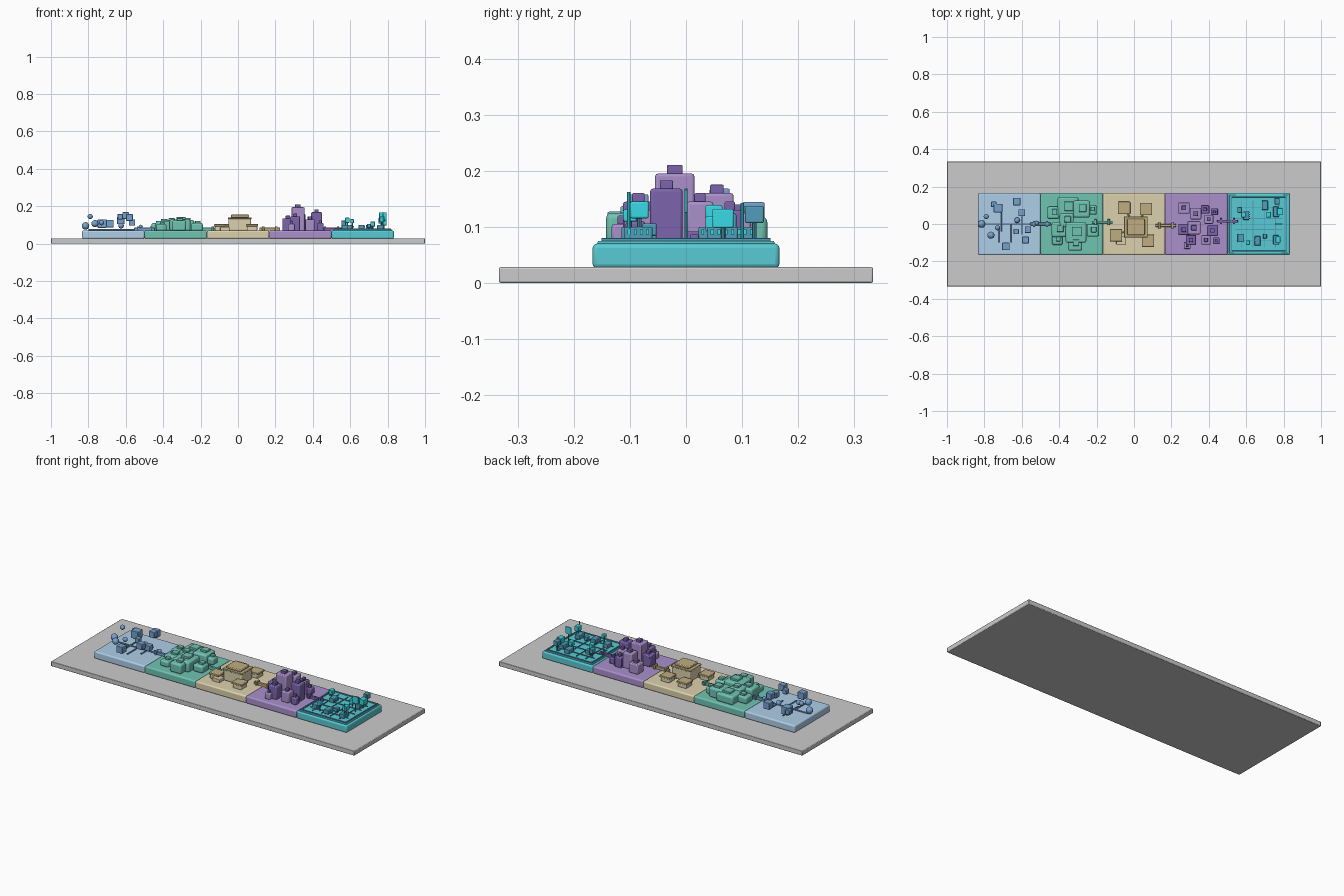
import bpy, math
from mathutils import Vector

COL = {
    "sky": (0.42, 0.62, 0.80), "blue": (0.18, 0.36, 0.62),
    "green": (0.16, 0.55, 0.45), "sand": (0.72, 0.64, 0.42), "tan": (0.52, 0.42, 0.22),
    "lilac": (0.40, 0.28, 0.60), "violet": (0.20, 0.13, 0.42),
    "cyan": (0.10, 0.60, 0.66), "aqua": (0.04, 0.70, 0.78), "steel": (0.08, 0.34, 0.48)}
MATS = {}
for k, c in COL.items():
    MATS[k] = bpy.data.materials.new(k)
    MATS[k].diffuse_color = (*c, 1)


def finish(o, name, mat):
    o.name = name
    if mat:
        o.data.materials.append(MATS[mat])
    return o


def box(name, x, y, z0, z1, sx, sy, mat=None, bevel=0.004, seg=2):
    bpy.ops.mesh.primitive_cube_add(size=1, location=(x, y, (z0 + z1) / 2))
    o = bpy.context.object
    o.scale = (sx, sy, z1 - z0)
    bpy.ops.object.transform_apply(location=False, rotation=False, scale=True)
    if bevel:
        m = o.modifiers.new("bevel", "BEVEL")
        m.width, m.segments = bevel, seg
        bpy.ops.object.shade_smooth_by_angle()
    return finish(o, name, mat)


def ball(name, x, y, z, r, mat):
    bpy.ops.mesh.primitive_uv_sphere_add(segments=16, ring_count=10, radius=r, location=(x, y, z))
    bpy.ops.object.shade_smooth()
    return finish(bpy.context.object, name, mat)


def rod(name, a, b, r, mat):
    a, b = Vector(a), Vector(b)
    bpy.ops.mesh.primitive_cylinder_add(vertices=8, radius=r, depth=(b - a).length,
                                        location=(a + b) / 2)
    o = bpy.context.object
    o.rotation_euler = (b - a).to_track_quat("Z", "Y").to_euler()
    bpy.ops.object.shade_smooth_by_angle()
    return finish(o, name, mat)


# base board and five district tiles
T = 0.07
box("base_board", 0, 0, 0, 0.028, 2, 0.667, bevel=0.003)
for i, m in enumerate(("sky", "green", "sand", "lilac", "cyan")):
    box(f"{m}_tile", (i - 2) / 3, 0, 0.026, T, 1 / 3, 1 / 3, m, 0.008, 3)

# blue district: floating cubes and balls joined by thin links
for x, y, z, s in ((-0.727, 0.085, 0.107, 0.046), (-0.75, 0.105, 0.11, 0.028),
                   (-0.627, 0.12, 0.124, 0.04), (-0.60, 0.06, 0.15, 0.036),
                   (-0.58, -0.085, 0.14, 0.036), (-0.685, -0.12, 0.107, 0.04),
                   (-0.567, -0.03, 0.113, 0.034), (-0.63, -0.04, 0.144, 0.028)):
    box("data_cube", x, y, z - s / 2, z + s / 2, s, s, "blue", 0.003)
for x, y, z, r in ((-0.815, 0, 0.095, 0.02), (-0.79, 0.04, 0.145, 0.014),
                   (-0.765, -0.06, 0.107, 0.019), (-0.52, 0.005, 0.09, 0.011),
                   (-0.625, 0.02, 0.096, 0.015), (-0.73, -0.02, 0.112, 0.014)):
    ball("data_ball", x, y, z, r, "blue")
for x, y, l in ((-0.72, -0.06, 0.08), (-0.71, 0.03, 0.14), (-0.66, -0.05, 0.1), (-0.6, 0.0, 0.11)):
    rod("floor_link", (x, y - l / 2, T + 0.004), (x, y + l / 2, T + 0.004), 0.004, "blue")
rod("main_link", (-0.8, 0, T + 0.004), (-0.52, 0, T + 0.004), 0.004, "blue")

# green district: overlapping soft blocks with small caps
for x, y, s, h in ((-0.353, 0.09, 0.11, 0.118), (-0.28, 0.08, 0.09, 0.126), (-0.43, 0.06, 0.065, 0.11),
                   (-0.40, -0.03, 0.08, 0.12), (-0.31, -0.045, 0.11, 0.13), (-0.315, -0.105, 0.075, 0.125),
                   (-0.22, -0.035, 0.065, 0.11), (-0.41, -0.085, 0.055, 0.105),
                   (-0.225, 0.075, 0.05, 0.11), (-0.36, 0.02, 0.075, 0.124)):
    box("green_block", x, y, T - 0.002, h, s, s, "green", 0.010, 3)
    box("green_cap", x + 0.005, y + 0.005, h - 0.002, h + 0.012, s * 0.45, s * 0.45, "green", 0.003)

# sand district: central hall, four low pavilions and paths
box("hall", 0.01, -0.016, T - 0.002, 0.14, 0.12, 0.105, "sand", 0.008, 3)
box("hall_eave", 0.01, -0.016, 0.132, 0.141, 0.126, 0.112, "tan", 0.003)
box("hall_roof", 0.01, -0.016, 0.14, 0.155, 0.095, 0.085, "tan", 0.004)
for x, y in ((-0.053, 0.086), (0.064, 0.08), (-0.096, -0.06), (0.075, -0.09)):
    box("pavilion", x, y, T - 0.002, 0.093, 0.056, 0.056, "sand", 0.004)
    box("pavilion_roof", x, y, 0.092, 0.104, 0.066, 0.066, "tan", 0.003)
    rod("path", (x, y, T + 0.005), (0.01, -0.016, T + 0.005), 0.004, "tan")
box("low_annex", -0.07, -0.088, T - 0.002, 0.09, 0.05, 0.045, "sand", 0.003)

# purple district: towers with roof caps
for x, y, s, h, m in ((0.32, -0.02, 0.07, 0.195, "lilac"), (0.42, -0.035, 0.058, 0.168, "violet"),
                      (0.33, 0.055, 0.06, 0.16, "lilac"), (0.40, 0.025, 0.048, 0.145, "lilac"),
                      (0.267, 0.086, 0.06, 0.125, "lilac"), (0.267, -0.03, 0.06, 0.135, "violet"),
                      (0.38, 0.078, 0.045, 0.13, "violet"), (0.385, -0.085, 0.05, 0.13, "lilac"),
                      (0.305, -0.085, 0.055, 0.145, "violet"), (0.43, 0.065, 0.036, 0.105, "violet"),
                      (0.285, -0.115, 0.035, 0.105, "lilac"), (0.44, -0.09, 0.035, 0.11, "violet")):
    box("tower", x, y, T - 0.002, h, s, s, m, 0.005)
    box("tower_cap", x, y, h - 0.001, h + 0.015, s * 0.4, s * 0.4, "violet", 0.002)

# cyan district: raised deck, rails, consoles and signs on posts
CX = 2 / 3
box("deck", CX, 0, T - 0.002, 0.075, 0.315, 0.315, "cyan", 0.002)
for s in (-1, 1):
    box("deck_rail_long", CX, s * 0.147, 0.074, 0.08, 0.30, 0.008, "steel", 0.001)
    box("deck_rail_side", CX + s * 0.147, 0, 0.074, 0.08, 0.008, 0.30, "steel", 0.001)
for k in (-0.09, -0.03, 0.03, 0.09):
    box("trace_long", CX, k, 0.074, 0.079, 0.25, 0.004, "steel", 0)
    box("trace_cross", CX + k, 0, 0.074, 0.079, 0.004, 0.25, "steel", 0)
for x, y, w in ((0.76, -0.085, 0.05), (0.76, 0.065, 0.055), (0.57, -0.075, 0.045),
                (0.66, -0.09, 0.05), (0.60, 0.045, 0.045), (0.70, 0.1, 0.05)):
    box("console", x, y, 0.074, 0.1, 0.032, w, "steel", 0.003)
    for j in range(4):
        box("console_key", x + 0.017, y + (j - 1.5) * w * 0.22, 0.086, 0.095, 0.004, w * 0.1, "aqua", 0)
for x, y, z, s, m in ((0.77, -0.083, 0.13, 0.033, "aqua"), (0.78, 0.066, 0.115, 0.038, "aqua"),
                      (0.765, 0.122, 0.122, 0.034, "steel"), (0.585, 0.05, 0.125, 0.03, "aqua"),
                      (0.565, 0.075, 0.11, 0.03, "steel"), (0.70, -0.065, 0.095, 0.025, "steel"),
                      (0.72, 0.05, 0.105, 0.03, "aqua"), (0.61, -0.1, 0.12, 0.024, "aqua")):
    box("sign", x, y, z - s * 0.45, z + s * 0.45, s * 0.8, s, m, 0.003)
    rod("sign_post", (x, y, 0.074), (x, y, z), 0.004, "steel")
box("tall_screen", 0.775, 0.0, 0.125, 0.166, 0.04, 0.005, "aqua", 0.001)
for y, h in ((-0.102, 0.162), (0.0, 0.168), (0.1, 0.142)):
    rod("mast", (0.775, y, 0.074), (0.775, y, h), 0.003, "aqua")

# bridges across the tile borders
for x, y, m in ((-0.5, 0.0, "blue"), (-0.17, 0.01, "green"), (0.17, -0.008, "tan"), (0.5, 0.015, "violet")):
    box("bridge", x, y, T - 0.001, 0.086, 0.11, 0.014, m, 0.002)
    for s in (-1, 1):
        box("bridge_pier", x + s * 0.035, y, T - 0.001, 0.092, 0.012, 0.032, m, 0.002)
